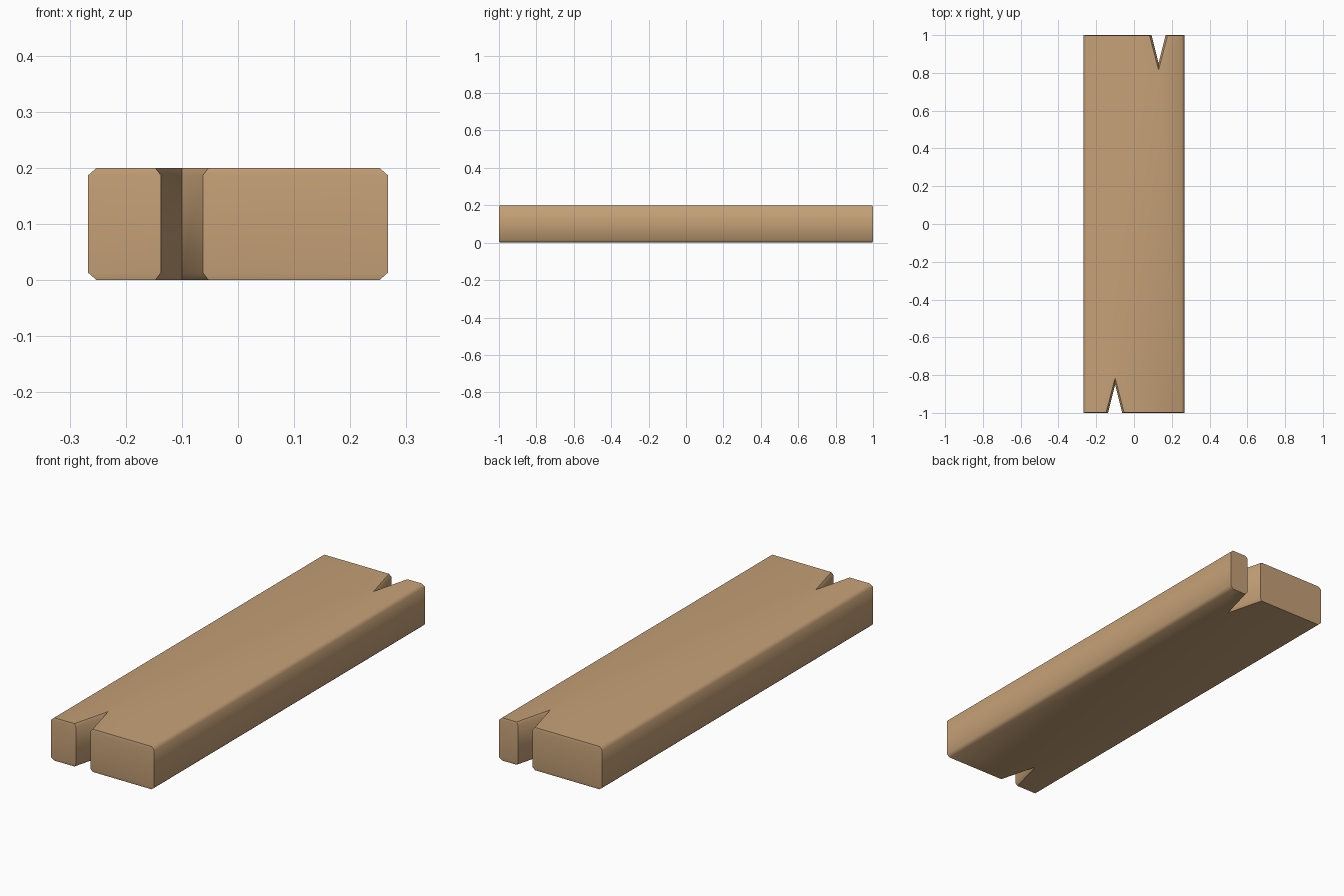
import bpy
import bmesh
import math

if "Cube" in bpy.data.objects:
    bpy.data.objects.remove(bpy.data.objects["Cube"])

HALF_W, HEIGHT, CHAMFER_Z = 0.267, 0.2, 0.013


def outline(inset, end, notch_half, notch_tip):
    """Plank outline seen from above, with a V notch in each end."""
    w = HALF_W - inset
    front, back = -0.10, 0.13
    return [
        (-w, -end), (front - notch_half, -end), (front, -notch_tip),
        (front + notch_half, -end), (w, -end),
        (w, end), (back + notch_half, end), (back, notch_tip),
        (back - notch_half, end), (-w, end),
    ]


# Plank: the full outline in the middle, chamfered in at top and bottom
full = outline(0.0, 1.0, 0.0375, 0.85)
small = outline(0.015, 0.997, 0.0475, 0.815)
levels = [(small, 0.0), (full, CHAMFER_Z),
          (full, HEIGHT - CHAMFER_Z), (small, HEIGHT)]

bm = bmesh.new()
rings = [[bm.verts.new((x, y, z)) for x, y in pts] for pts, z in levels]
for low, high in zip(rings, rings[1:]):
    n = len(low)
    for i in range(n):
        j = (i + 1) % n
        bm.faces.new((low[i], low[j], high[j], high[i]))
caps = [bm.faces.new(rings[0][::-1]), bm.faces.new(rings[-1])]
bmesh.ops.triangulate(bm, faces=caps)
bmesh.ops.recalc_face_normals(bm, faces=bm.faces)

mesh = bpy.data.meshes.new("notched_plank")
bm.to_mesh(mesh)
bm.free()
plank = bpy.data.objects.new("notched_plank", mesh)
bpy.context.collection.objects.link(plank)

# Light wood colour
wood = bpy.data.materials.new("light wood")
wood.diffuse_color = (0.56, 0.355, 0.185, 1.0)
wood.use_nodes = True
wood.node_tree.nodes["Principled BSDF"].inputs["Base Color"].default_value = wood.diffuse_color
mesh.materials.append(wood)

# Soft shading over the chamfers, sharp at the corners
bpy.context.view_layer.objects.active = plank
plank.select_set(True)
bpy.ops.object.shade_smooth_by_angle(angle=math.radians(50))
